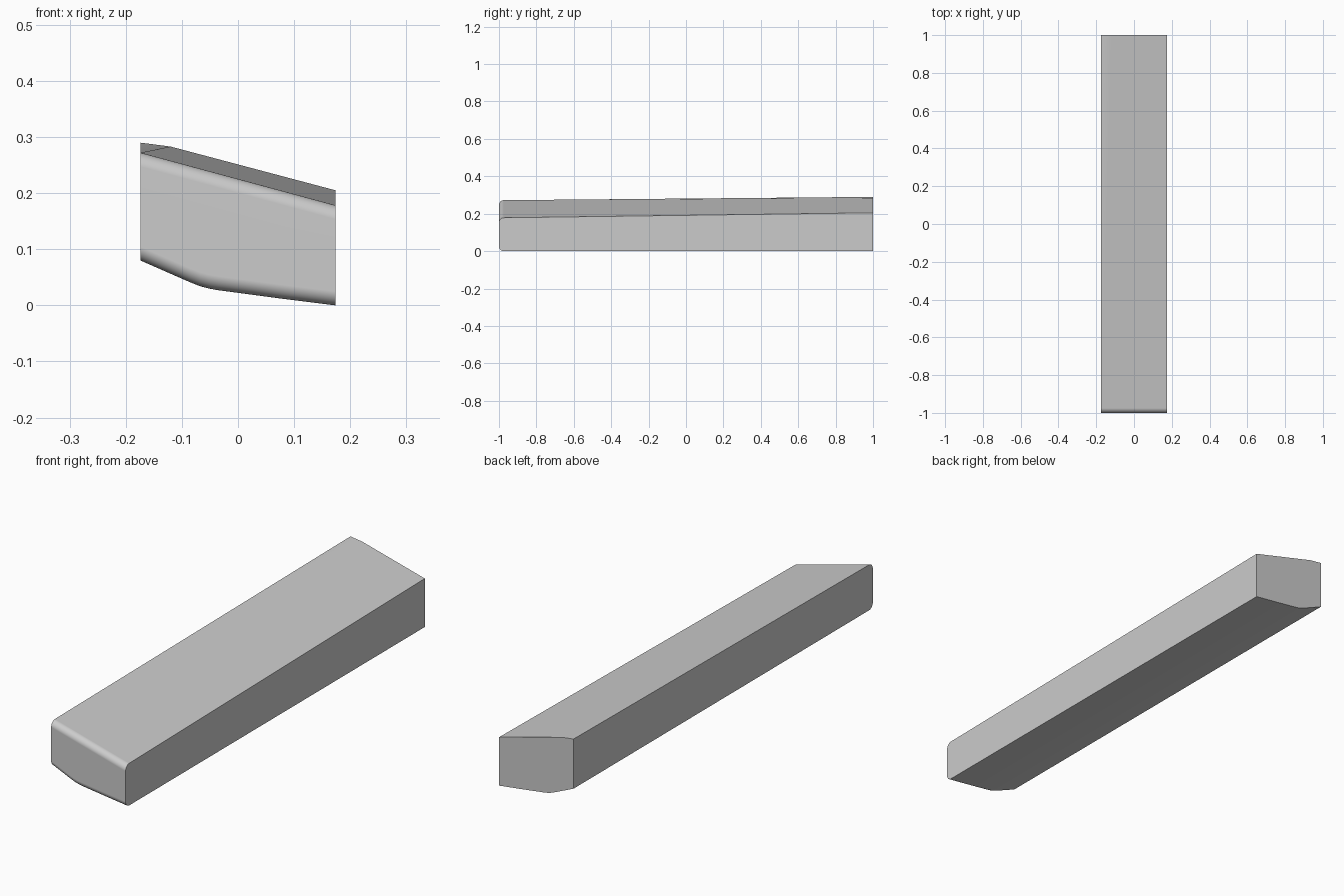
import bpy, bmesh, math

if "Cube" in bpy.data.objects:
    bpy.data.objects.remove(bpy.data.objects["Cube"])

HALF_W, R, SEGS = 0.174, 0.025, 8

# underside profile, left to right
under = [(-HALF_W, 0.080), (-0.085, 0.041), (-0.067, 0.034), (-0.052, 0.030),
         (-0.035, 0.027), (0.07, 0.013), (HALF_W, 0.0)]


def lerp(a, b, t):
    return a + (b - a) * t


def section(y, inset):
    # top rises to the back, with a shallow facet widening along the left edge
    t = (y + 1) / 2
    top = [(HALF_W, lerp(0.178, 0.205, t)),
           (lerp(-HALF_W, -0.12, t), lerp(0.272, 0.283, t)),
           (-HALF_W, lerp(0.272, 0.290, t))]
    return [(x, y, z + inset) for x, z in under] + [(x, y, z - inset) for x, z in top]


# stations: rounded front end, then a straight run to the flat back
stations = []
for i in range(SEGS + 1):
    a = math.pi / 2 * i / SEGS
    stations.append((-1 + R * (1 - math.cos(a)), R * (1 - math.sin(a))))
stations.append((1, 0))

bm = bmesh.new()
rings = [[bm.verts.new(p) for p in section(*s)] for s in stations]
n = len(rings[0])
for a, b in zip(rings, rings[1:]):
    for k in range(n):
        m = (k + 1) % n
        bm.faces.new((a[k], a[m], b[m], b[k]))
bm.faces.new(rings[0][::-1])
bm.faces.new(rings[-1])
bmesh.ops.remove_doubles(bm, verts=bm.verts, dist=1e-6)
bmesh.ops.recalc_face_normals(bm, faces=bm.faces)

mesh = bpy.data.meshes.new("tapered_bar")
bm.to_mesh(mesh)
bm.free()
bar = bpy.data.objects.new("tapered_bar", mesh)
bpy.context.collection.objects.link(bar)

# smooth rounded end, crisp long edges
bpy.context.view_layer.objects.active = bar
bar.select_set(True)
bpy.ops.object.shade_smooth_by_angle(angle=math.radians(30))
weighted = bar.modifiers.new("weighted_normals", 'WEIGHTED_NORMAL')
weighted.keep_sharp = True
